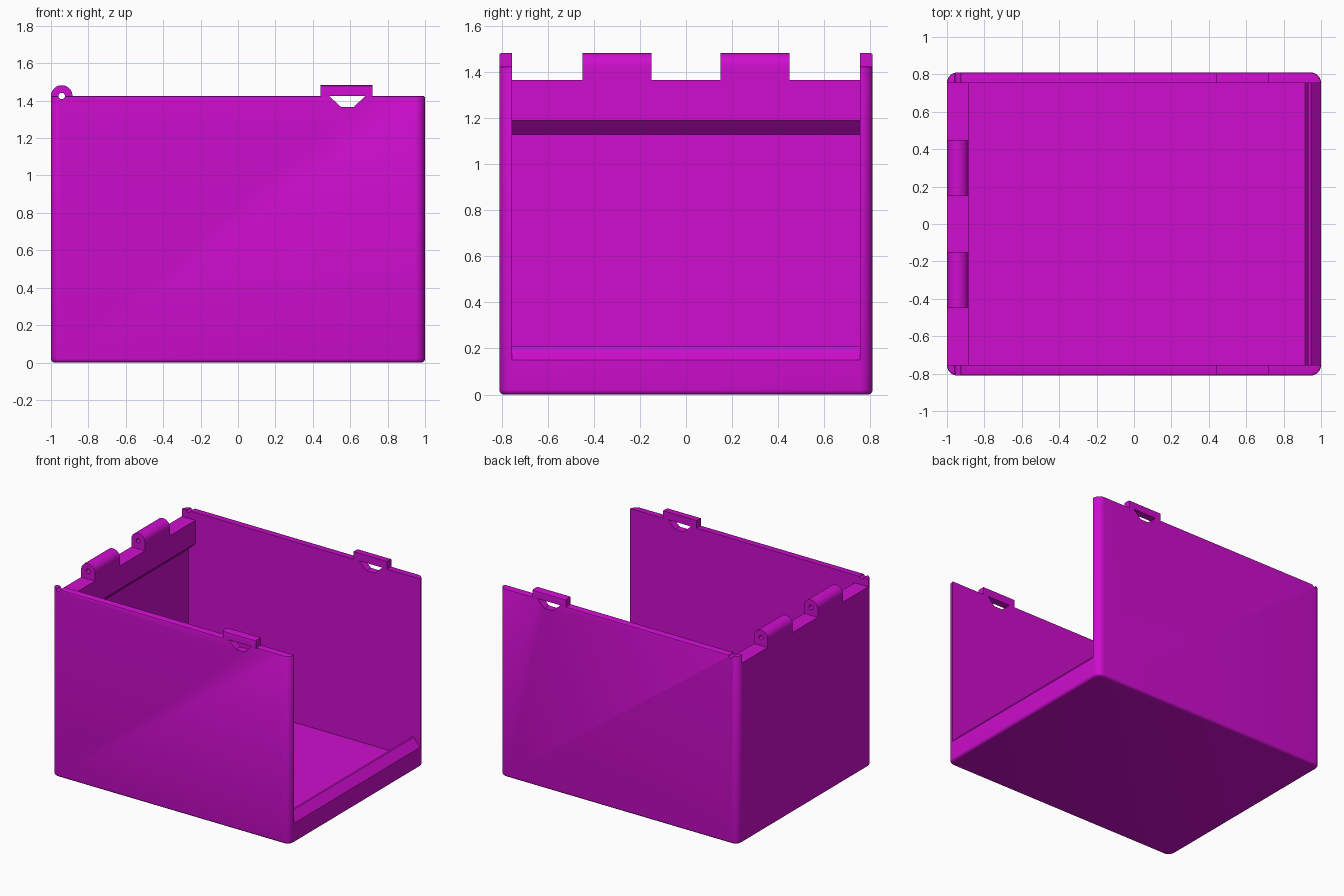
import bpy, bmesh, math

if "Cube" in bpy.data.objects:
    bpy.data.objects.remove(bpy.data.objects["Cube"])

W, D, H = 1.0, 0.81, 1.425      # half width, half depth, wall height
T, R = 0.055, 0.055             # wall thickness, corner radius
PIN_X, PIN_Z, KNUCKLE_R, PIN_R = -0.9425, 1.425, 0.0575, 0.017
LEDGE_Z, TOP = 1.365, 1.4825

mat = bpy.data.materials.new("magenta plastic")
mat.diffuse_color = (0.62, 0.004, 0.62, 1)
mat.use_nodes = True
mat.node_tree.nodes["Principled BSDF"].inputs["Base Color"].default_value = mat.diffuse_color


def finish(bm, name):
    bmesh.ops.recalc_face_normals(bm, faces=bm.faces)
    mesh = bpy.data.meshes.new(name)
    bm.to_mesh(mesh)
    bm.free()
    mesh.materials.append(mat)
    obj = bpy.data.objects.new(name, mesh)
    bpy.context.collection.objects.link(obj)
    return obj


def extrude_y(name, profile, y0, y1):
    """Solid from an (x, z) profile running along y."""
    bm = bmesh.new()
    a = [bm.verts.new((x, y0, z)) for x, z in profile]
    b = [bm.verts.new((x, y1, z)) for x, z in profile]
    bm.faces.new(a)
    bm.faces.new(b)
    n = len(a)
    for i in range(n):
        bm.faces.new((a[i], a[(i + 1) % n], b[(i + 1) % n], b[i]))
    return finish(bm, name)


def circle(r, start, end, n):
    return [(PIN_X + r * math.cos(t), PIN_Z + r * math.sin(t))
            for t in (start + (end - start) * i / n for i in range(n + 1))]


def activate(obj):
    bpy.ops.object.select_all(action='DESELECT')
    obj.select_set(True)
    bpy.context.view_layer.objects.active = obj


def cut(obj, cutter):
    mod = obj.modifiers.new("cut", 'BOOLEAN')
    mod.operation, mod.solver, mod.object = 'DIFFERENCE', 'EXACT', cutter
    activate(obj)
    bpy.ops.object.modifier_apply(modifier=mod.name)


def smooth(obj):
    activate(obj)
    bpy.ops.object.shade_smooth_by_angle(angle=math.radians(30))


# Outer body: stacked rounded rectangles with a softened bottom and top rim
def ring(bm, inset, z, seg=8):
    r = R - inset
    verts = []
    for k, (sx, sy) in enumerate([(1, 1), (-1, 1), (-1, -1), (1, -1)]):
        for i in range(seg + 1):
            t = (k + i / seg) * math.pi / 2
            verts.append(bm.verts.new((sx * (W - R) + r * math.cos(t),
                                       sy * (D - R) + r * math.sin(t), z)))
    return verts


bm = bmesh.new()
f = 0.02
levels = [(f * (1 - math.sin(t)), f * (1 - math.cos(t)))
          for t in (i * math.pi / 8 for i in range(5))]
levels += [(0, H - 0.008), (0.003, H - 0.002), (0.008, H)]
rings = [ring(bm, inset, z) for inset, z in levels]
bm.faces.new(rings[0])
bm.faces.new(rings[-1])
for a, b in zip(rings, rings[1:]):
    for i in range(len(a)):
        j = (i + 1) % len(a)
        bm.faces.new((a[i], a[j], b[j], b[i]))
box = finish(bm, "box_body")

# Cavity, leaving the low sloped lip on the right and the hinge ledge on the left
cavity = extrude_y("cavity_cutter", [
    (-0.945, T), (0.915, T), (0.93, 0.21), (0.945, 0.21), (W, 0.15), (1.1, 0.15),
    (1.1, 1.6), (-1.1, 1.6), (-1.1, LEDGE_Z), (-0.885, LEDGE_Z),
    (-0.885, 1.19), (-0.945, 1.13)], -D + T, D - T)
pin = extrude_y("pin_cutter", circle(PIN_R, 0, 2 * math.pi, 20)[:-1], -1, 1)
slot = extrude_y("latch_cutter", [(0.55, 1.367), (0.62, 1.367), (0.68, H), (0.487, H)], -1, 1)
box_slot = extrude_y("latch_notch_cutter",
                     [(0.55, 1.367), (0.62, 1.367), (0.691, 1.435), (0.476, 1.435)], -1, 1)
for c in (cavity, pin, box_slot):
    cut(box, c)
smooth(box)

# Hinge knuckles on the left ledge
dome = circle(KNUCKLE_R, 0, math.pi, 20)
foot = [(PIN_X - KNUCKLE_R, LEDGE_Z), (PIN_X + KNUCKLE_R, LEDGE_Z)]
for side, y in (("front", -0.3), ("back", 0.3)):
    knuckle = extrude_y("hinge_knuckle_" + side, dome + foot, y - 0.15, y + 0.15)
    cut(knuckle, pin)
    smooth(knuckle)

# Latch loops on top of the side walls
for side, s in (("front", -1), ("back", 1)):
    latch = extrude_y("latch_loop_" + side,
                      [(0.44, 1.40), (0.72, 1.40), (0.72, TOP), (0.44, TOP)],
                      s * (D - T), s * D)
    bm = bmesh.new()
    bm.from_mesh(latch.data)
    edge = [e for e in bm.edges
            if all(abs(v.co.y - s * D) < 1e-4 and v.co.z > TOP - 1e-4 for v in e.verts)]
    bmesh.ops.bevel(bm, geom=edge, offset=0.01, segments=3, affect='EDGES', profile=0.5)
    bm.to_mesh(latch.data)
    bm.free()
    cut(latch, slot)
    smooth(latch)

for c in (cavity, pin, slot, box_slot):
    bpy.data.objects.remove(c)
